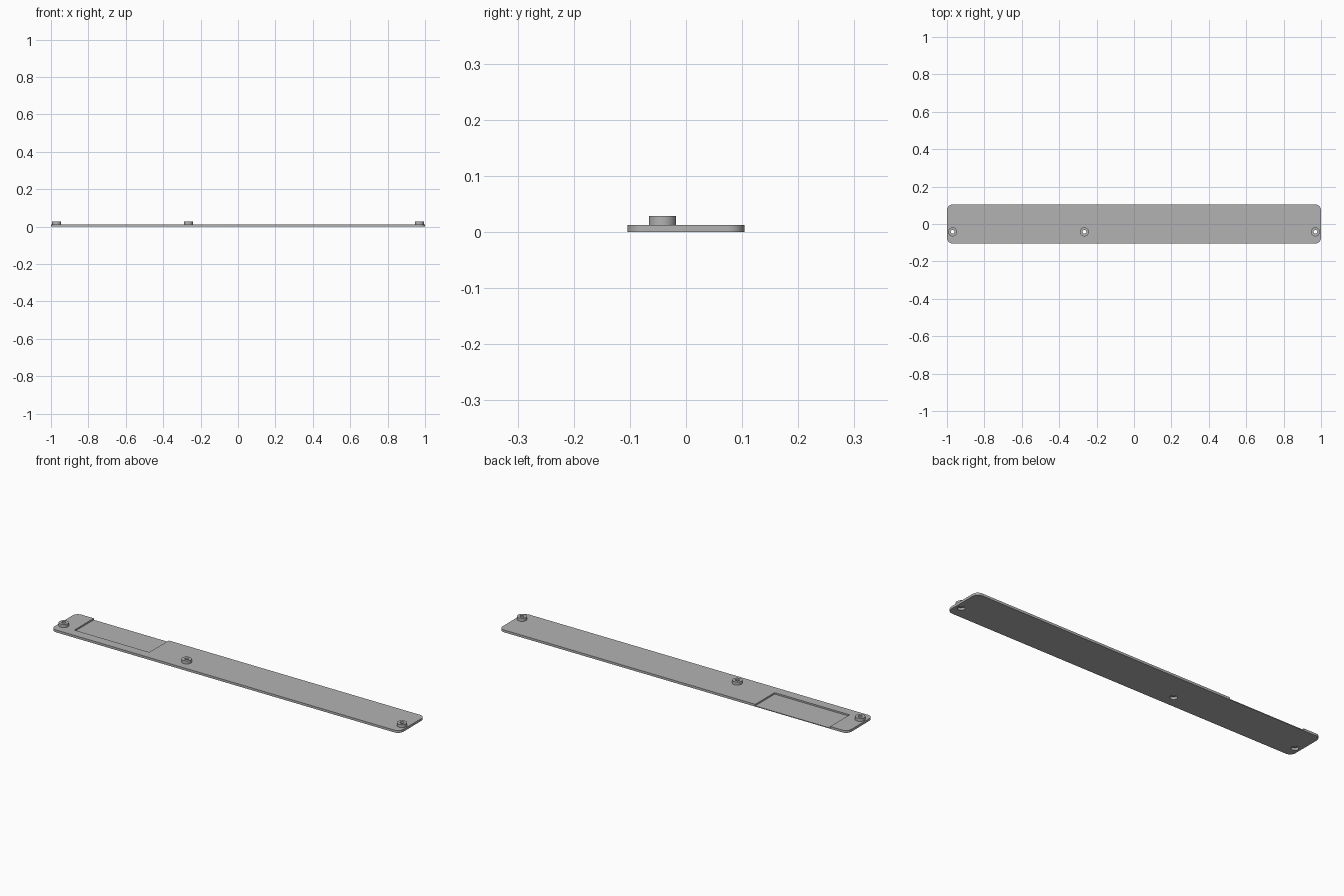
import bpy, bmesh
from math import cos, sin, pi, radians

cube = bpy.data.objects.get("Cube")
if cube:
    bpy.data.objects.remove(cube, do_unlink=True)

HALF_Y, THICK, CORNER = 0.104, 0.012, 0.03
BOSS_Y, BOSS_TOP, BOSS_R = -0.042, 0.028, 0.024
BORE_R, RECESS_R = 0.010, 0.017
BOSS_X = (-0.97, -0.265, 0.97)

grey = bpy.data.materials.new("plain grey")
grey.use_nodes = True
grey.diffuse_color = (0.45, 0.45, 0.45, 1)
grey.node_tree.nodes["Principled BSDF"].inputs["Base Color"].default_value = grey.diffuse_color


def arc(cx, cy, r, start, end, steps):
    return [(cx + r * cos(start + (end - start) * i / steps),
             cy + r * sin(start + (end - start) * i / steps)) for i in range(steps + 1)]


def circle(x, r, steps=40):
    return arc(x, BOSS_Y, r, 0, 2 * pi, steps)[:-1]


def prism(name, outline, z0, z1):
    """Extrude a flat outline upward from z0 to z1."""
    bm = bmesh.new()
    face = bm.faces.new([bm.verts.new((x, y, z0)) for x, y in outline])
    grown = bmesh.ops.extrude_face_region(bm, geom=[face])["geom"]
    for v in grown:
        if isinstance(v, bmesh.types.BMVert):
            v.co.z = z1
    bmesh.ops.recalc_face_normals(bm, faces=bm.faces)
    mesh = bpy.data.meshes.new(name)
    bm.to_mesh(mesh)
    bm.free()
    mesh.materials.append(grey)
    obj = bpy.data.objects.new(name, mesh)
    bpy.context.collection.objects.link(obj)
    return obj


def cut(obj, cutter):
    """Subtract the cutter, apply the result and discard the cutter."""
    cutter.hide_render = True
    mod = obj.modifiers.new("cut", "BOOLEAN")
    mod.operation, mod.solver, mod.object = "DIFFERENCE", "EXACT", cutter
    bpy.context.view_layer.objects.active = obj
    bpy.ops.object.modifier_apply(modifier=mod.name)
    bpy.data.objects.remove(cutter, do_unlink=True)


# Long plate with rounded corners
outline = []
for i, (sx, sy) in enumerate(((1, 1), (-1, 1), (-1, -1), (1, -1))):
    outline += arc(sx * (1 - CORNER), sy * (HALF_Y - CORNER), CORNER,
                   i * pi / 2, (i + 1) * pi / 2, 10)
plate = prism("base_plate", outline, 0, THICK)

# Shallow pocket, open at the back edge
pocket = [(-0.90, -0.055), (-0.47, -0.055), (-0.47, 0.2), (-0.90, 0.2)]
cut(plate, prism("pocket_cutter", pocket, 0.004, 0.05))

# Screw bosses, with wider recesses in the underside of the plate
parts = [plate]
for label, x in zip(("right", "middle", "left"), BOSS_X):
    cut(plate, prism("recess_cutter", circle(x, RECESS_R), -0.01, 0.05))
    boss = prism(label + "_screw_boss", circle(x, BOSS_R), THICK, BOSS_TOP)
    cut(boss, prism("bore_cutter", circle(x, BORE_R), -0.01, 0.05))
    parts.append(boss)

# Smooth round walls, keep edges sharp
bpy.ops.object.select_all(action="DESELECT")
for part in parts:
    part.select_set(True)
bpy.context.view_layer.objects.active = plate
bpy.ops.object.shade_smooth_by_angle(angle=radians(30))
